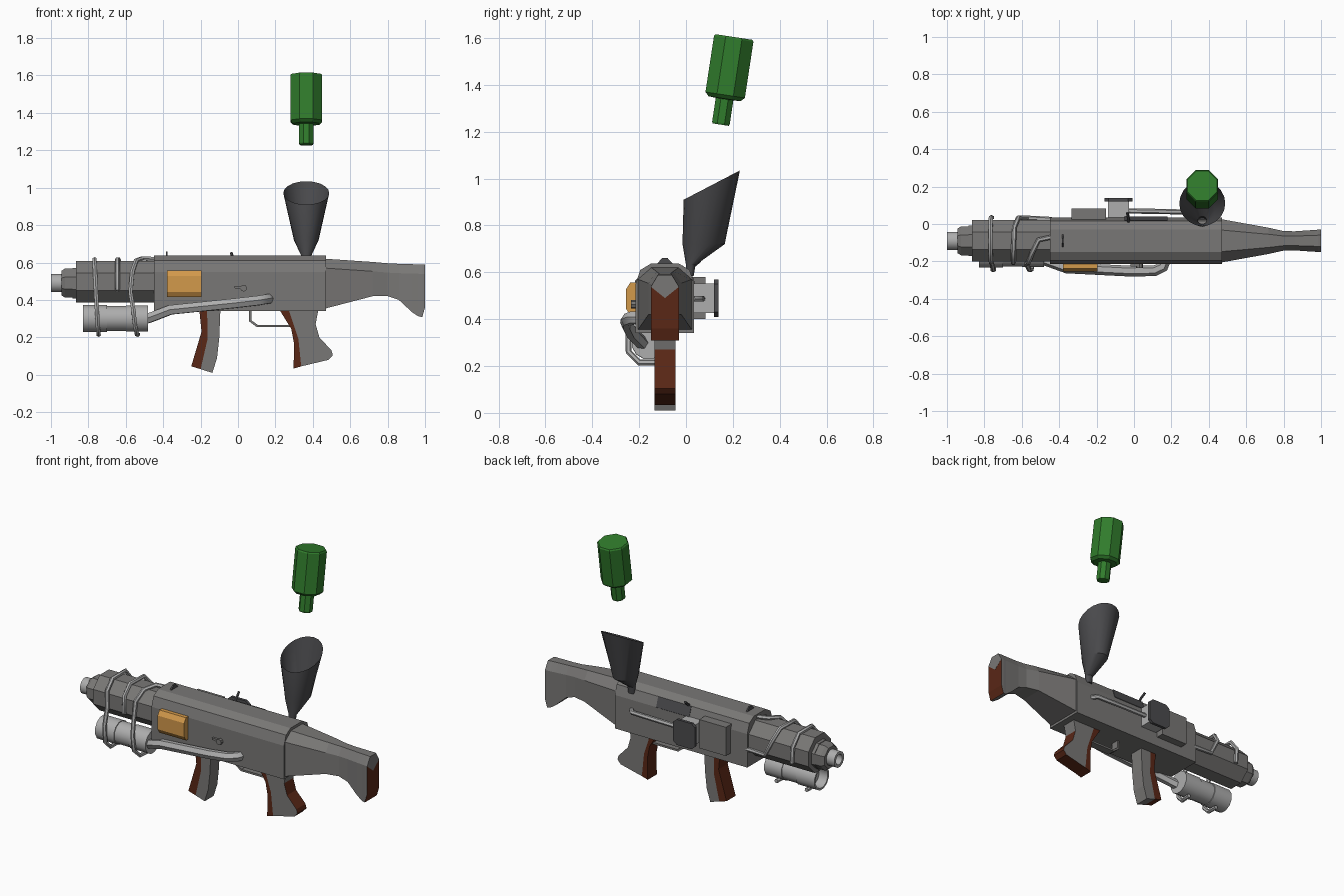
import bpy, bmesh
from math import cos, sin, pi, radians
from mathutils import Vector

if "Cube" in bpy.data.objects:
    bpy.data.objects.remove(bpy.data.objects["Cube"])

CY = -0.09  # centre plane of the weapon


def material(name, rgb):
    m = bpy.data.materials.new(name)
    m.diffuse_color = (*rgb, 1)
    m.use_nodes = True
    m.node_tree.nodes["Principled BSDF"].inputs["Base Color"].default_value = m.diffuse_color
    return m


GREY = material("gunmetal", (0.19, 0.185, 0.18))
DARK = material("dark_metal", (0.07, 0.07, 0.075))
LIGHT = material("light_metal", (0.42, 0.42, 0.42))
BROWN = material("wood", (0.10, 0.02, 0.008))
ORANGE = material("orange", (0.65, 0.32, 0.07))
GREEN = material("green_glass", (0.03, 0.20, 0.025))


def smooth(ob, angle=40):
    bpy.ops.object.select_all(action='DESELECT')
    ob.select_set(True)
    bpy.context.view_layer.objects.active = ob
    bpy.ops.object.shade_smooth_by_angle(angle=radians(angle))


def loft(name, rings, mat, caps=(True, True), mat2=None, pick=None):
    """Skin a list of equal-length rings; pick(face) selects faces for mat2."""
    bm = bmesh.new()
    rows = [[bm.verts.new(p) for p in r] for r in rings]
    n = len(rows[0])
    for a, b in zip(rows, rows[1:]):
        for i in range(n):
            j = (i + 1) % n
            bm.faces.new((a[i], a[j], b[j], b[i]))
    if caps[0]:
        bm.faces.new(rows[0])
    if caps[1]:
        bm.faces.new(rows[-1])
    bmesh.ops.recalc_face_normals(bm, faces=bm.faces)
    if pick:
        for f in bm.faces:
            f.material_index = int(pick(f))
    me = bpy.data.meshes.new(name)
    bm.to_mesh(me)
    bm.free()
    me.materials.append(mat)
    if mat2:
        me.materials.append(mat2)
    ob = bpy.data.objects.new(name, me)
    bpy.context.collection.objects.link(ob)
    return ob


def slab(name, prof, y0, y1, mat, **kw):
    """Extrude an (x, z) profile along y."""
    return loft(name, [[(x, y, z) for x, z in prof] for y in (y0, y1)], mat, **kw)


def rect_rings(x0, x1, z0, z1, steps):
    """Rectangles stacked along y; each step is (y, inset_x, inset_z)."""
    return [[(x0 + a, y, z0 + b), (x1 - a, y, z0 + b), (x1 - a, y, z1 - b), (x0 + a, y, z1 - b)]
            for y, a, b in steps]


def turned(name, prof, cy, cz, n, mat):
    """Lathe (x, radius) pairs about an axis parallel to x, flats up."""
    return loft(name, [[(x, cy + r * cos((i + .5) * 2 * pi / n), cz + r * sin((i + .5) * 2 * pi / n))
                        for i in range(n)] for x, r in prof], mat)


def tube(name, pts, r, mat=LIGHT, res=1):
    cu = bpy.data.curves.new(name, 'CURVE')
    cu.dimensions = '3D'
    cu.bevel_depth = r
    cu.bevel_resolution = res
    cu.use_fill_caps = True
    sp = cu.splines.new('POLY')
    sp.points.add(len(pts) - 1)
    for p, q in zip(sp.points, pts):
        p.co = (*q, 1)
    cu.materials.append(mat)
    ob = bpy.data.objects.new(name, cu)
    bpy.context.collection.objects.link(ob)
    bpy.ops.object.select_all(action='DESELECT')
    ob.select_set(True)
    bpy.context.view_layer.objects.active = ob
    bpy.ops.object.convert(target='MESH')
    smooth(bpy.context.view_layer.objects.active, 50)


# Receiver with a chamfered top
half = [(.125, .34), (.125, .55), (.105, .61), (.06, .637)]
sect = half + [(-y, z) for y, z in reversed(half)]
loft("receiver", [[(x, CY + y, z) for y, z in sect] for x in (-.45, .47)], GREY)

# Stock: stations (x, half width, bottom, top); brown butt plate
stations = [(.47, .115, .355, .62), (.72, .07, .42, .603), (.80, .052, .42, .596), (.86, .051, .40, .593),
            (.93, .056, .335, .591), (.965, .058, .312, .59), (.985, .06, .308, .59), (1.0, .06, .36, .588)]
loft("stock", [[(x, CY + y, z) for y, z in ((w, b), (w, t - .05), (w * .5, t), (-w * .5, t), (-w, t - .05), (-w, b))]
               for x, w, b, t in stations], GREY, mat2=BROWN,
     pick=lambda f: f.normal.x > .6)
v_notch = [(-.06, .538), (0, .49), (.06, .538), (.03, .588), (-.03, .588)]
loft("butt_inlay", [[(x, CY + y, z) for y, z in v_notch] for x in (.995, 1.001)], GREY)

# Barrel shroud and stepped muzzle with bore
turned("barrel_shroud", [(-.44, .12), (-.865, .12)], CY, .497, 8, GREY)
turned("shroud_collar", [(-.86, .088), (-.885, .088), (-.885, .084), (-.925, .084), (-.945, .07)], CY, .49, 8, GREY)
smooth(turned("muzzle", [(-.93, .05), (-1, .05), (-1, .032), (-.95, .032)], CY, .49, 12, LIGHT))

# Gas canister with a recessed front and its feed pipe
smooth(turned("gas_canister", [(-.48, .073), (-.60, .073), (-.60, .069), (-.70, .069), (-.70, .074), (-.83, .074),
                               (-.83, .062), (-.77, .062)], -.16, .301, 12, LIGHT))
tube("feed_pipe", [(-.52, -.18, .29), (-.47, -.195, .305), (-.36, -.235, .347), (-.02, -.252, .382),
                   (.11, -.25, .397), (.155, -.23, .405), (.165, -.20, .405)], .029)

# Thin lines wrapped round the shroud and canister
tube("wrap_line_front", [(-.76, .035, .45), (-.765, .035, .55), (-.767, -.02, .617), (-.767, -.15, .617),
                         (-.765, -.205, .56), (-.76, -.21, .46), (-.755, -.245, .36), (-.75, -.245, .26),
                         (-.745, -.20, .215), (-.745, -.13, .215)], .013)
tube("wrap_line_middle", [(-.44, .025, .45), (-.57, .032, .45), (-.62, .032, .55), (-.64, -.02, .617),
                          (-.645, -.15, .617), (-.645, -.205, .56), (-.645, -.21, .46), (-.645, -.18, .45)], .013)
tube("wrap_line_rear", [(-.44, -.07, .618), (-.51, -.085, .622), (-.545, -.155, .61), (-.565, -.208, .55),
                        (-.575, -.212, .44), (-.56, -.245, .35), (-.55, -.245, .26), (-.54, -.20, .215),
                        (-.535, -.13, .215)], .013)

# Foregrip: wooden front strip on a metal back
G0, G1 = CY - .045, CY + .045
slab("foregrip", [(-.165, .35), (-.163, .19), (-.20, .03), (-.137, .01), (-.112, .09), (-.10, .2), (-.094, .35)],
     G0, G1, GREY)
slab("foregrip_wood", [(-.207, .35), (-.195, .23), (-.25, .045), (-.20, .03), (-.163, .19), (-.165, .35)],
     G0, G1, BROWN)

# Pistol grip: wooden front strip, base and lower backstrap
slab("pistol_grip", [(.27, .35), (.323, .19), (.338, .045), (.485, .08), (.507, .105), (.50, .13), (.435, .2),
                     (.415, .27), (.43, .35)], G0, G1, GREY, mat2=BROWN,
     pick=lambda f: abs(f.normal.y) < .5 and f.calc_center_median().z < .25)
slab("pistol_grip_wood", [(.22, .35), (.285, .245), (.30, .165), (.297, .033), (.338, .045), (.323, .19), (.27, .35)],
     G0, G1, BROWN)

# Trigger guard as a flat strip
slab("trigger_guard", [(.06, .345), (.06, .285), (.10, .255), (.29, .255), (.29, .267), (.105, .267),
                       (.072, .291), (.072, .345)], CY - .025, CY + .025, GREY)

# Orange panel and selector on the front side
loft("side_panel", rect_rings(-.38, -.195, .415, .557, [(-.20, 0, 0), (-.237, 0, 0), (-.255, .0, .028)]), ORANGE)
knob = [(.03 + .018 * cos(i * pi / 4), .463 + .018 * sin(i * pi / 4)) for i in range(8)]
slab("selector_knob", knob, -.20, -.235, GREY)
slab("selector_lever", [(-.02, .463), (.03, .456), (.03, .472), (-.02, .475)], -.21, -.228, GREY)

# Rear side: flat box, flanged filter box and rod
loft("side_box", rect_rings(-.335, -.15, .40, .58, [(.02, 0, 0), (.083, 0, 0)]), GREY)
loft("filter_box", rect_rings(-.155, -.012, .412, .567,
                              [(.02, .015, .015), (.06, .015, .015), (.12, .015, .015)]), LIGHT)
plate = [(-.135, .41), (-.032, .41), (-.008, .43), (-.008, .55), (-.032, .57), (-.135, .57), (-.158, .55), (-.158, .43)]
slab("filter_plate", plate, .12, .138, DARK)
tube("side_rod", [(-.03, .07, .487), (.2, .066, .487), (.33, .062, .487), (.355, .03, .487)], .014)

# Ejection port and bolt handle on the rear chamfer
loft("ejection_port", [[(x, CY + y, z) for y, z in ((.107, .61), (.127, .55), (.129, .552), (.109, .612))]
                       for x in (-.05, .18)], DARK)
tube("bolt_handle", [(-.03, .0, .60), (-.03, .03, .625), (-.035, .06, .65)], .008, DARK)

# Front sight: thin trapezoid across the top
loft("front_sight", [[(x, CY + y, z) for y, z in ((-.04, .63), (.04, .63), (.012, .66), (-.012, .66))]
                     for x in (-.386, -.377)], DARK)

# Funnel: open tilted sheet with slanted rim; rows are (y, z, rx, ry, rim rise)
N = 20
hopper = [(.015, .585, .022, .018, 0), (.02, .63, .024, .02, 0), (.075, .72, .066, .09, 0), (.11, .972, .123, .12, .0625)]
smooth(loft("funnel", [[(.365 + rx * cos(2 * pi * i / N), y + ry * sin(2 * pi * i / N), z + s * sin(2 * pi * i / N))
                        for i in range(N)] for y, z, rx, ry, s in hopper], DARK, caps=(True, False)), 25)

# Upturned eight-sided bottle above the funnel: (distance along axis, radius)
axis = Vector((0, .15, .989))
side = Vector((0, .989, -.15))
base = Vector((.365, .148, 1.23))
bottle = [(0, .038), (.008, .041), (.11, .041), (.112, .075), (.128, .092), (.37, .092), (.378, .086)]
loft("bottle", [[base + axis * d + r * (Vector((1, 0, 0)) * cos((i + .5) * pi / 4) + side * sin((i + .5) * pi / 4))
                 for i in range(8)] for d, r in bottle], GREEN)
